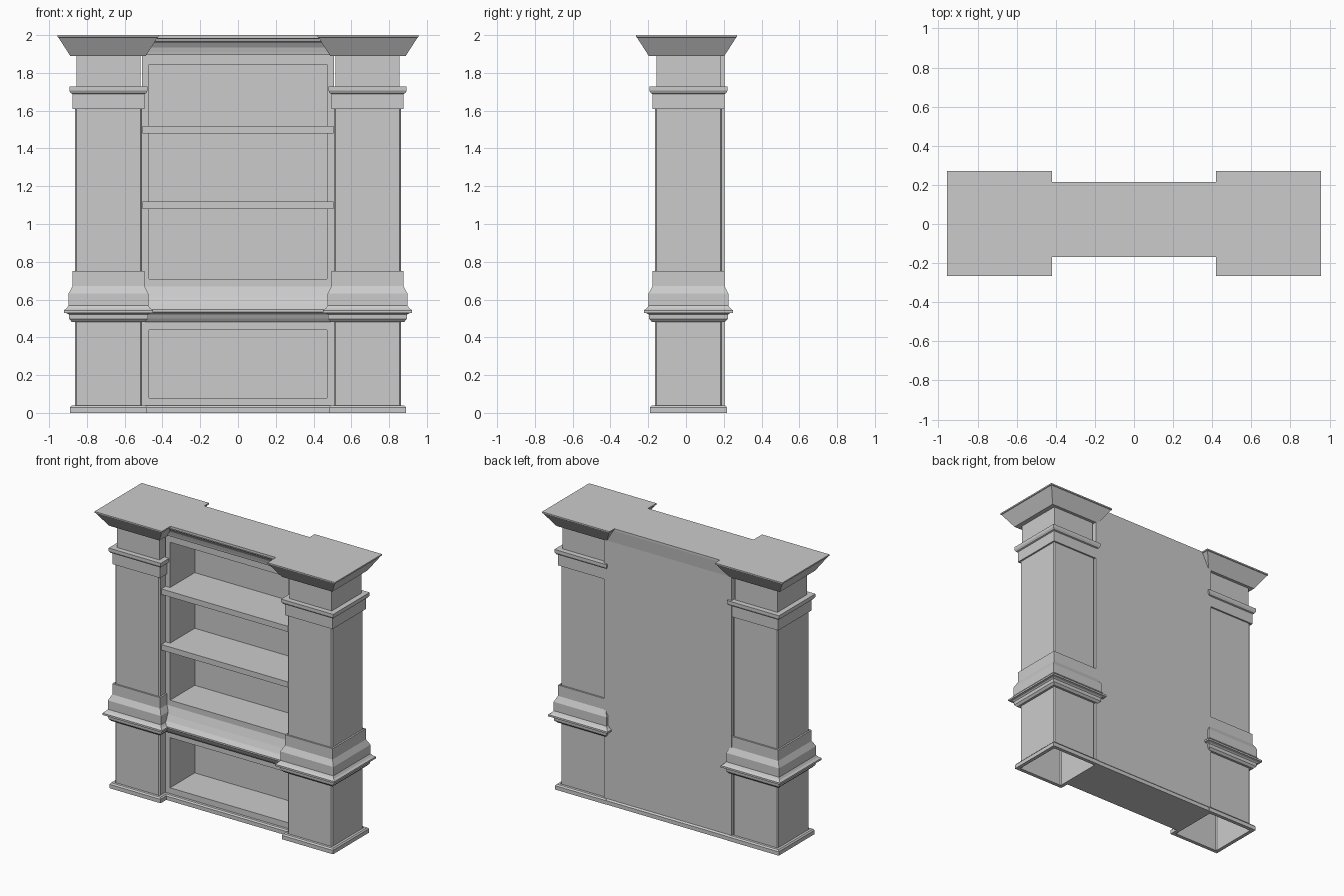
import bpy, bmesh

if "Cube" in bpy.data.objects:
    bpy.data.objects.remove(bpy.data.objects["Cube"])

CX, CY = 0.686, 0.013      # column centre
CASE_X = 0.507             # half width of the bookcase


def make(name, bm):
    bmesh.ops.recalc_face_normals(bm, faces=bm.faces[:])
    me = bpy.data.meshes.new(name)
    bm.to_mesh(me)
    bm.free()
    ob = bpy.data.objects.new(name, me)
    bpy.context.collection.objects.link(ob)
    return ob


def box(name, x0, x1, y0, y1, z0, z1):
    bm = bmesh.new()
    bmesh.ops.create_cube(bm, size=1)
    for v in bm.verts:
        v.co = ((x0 + x1) / 2 + v.co.x * (x1 - x0),
                (y0 + y1) / 2 + v.co.y * (y1 - y0),
                (z0 + z1) / 2 + v.co.z * (z1 - z0))
    return make(name, bm)


def square_loft(name, cx, cy, profile, chamfer=0, bottom=True, top=True):
    """Stack square rings given as (half width, z)."""
    bm = bmesh.new()
    rings = []
    for h, z in profile:
        k = h - chamfer
        if chamfer:
            pts = [(h, -k), (h, k), (k, h), (-k, h), (-h, k), (-h, -k), (-k, -h), (k, -h)]
        else:
            pts = [(h, -h), (h, h), (-h, h), (-h, -h)]
        rings.append([bm.verts.new((cx + x, cy + y, z)) for x, y in pts])
    n = len(rings[0])
    for a, b in zip(rings, rings[1:]):
        for i in range(n):
            j = (i + 1) % n
            bm.faces.new((a[i], a[j], b[j], b[i]))
    if bottom:
        bm.faces.new(rings[0][::-1])
    if top:
        bm.faces.new(rings[-1])
    return make(name, bm)


def rail(name, profile):
    """Extrude a (y, z) outline across the bookcase."""
    bm = bmesh.new()
    ends = [[bm.verts.new((x, y, z)) for y, z in profile] for x in (-CASE_X, CASE_X)]
    n = len(profile)
    for i in range(n):
        j = (i + 1) % n
        bm.faces.new((ends[0][i], ends[0][j], ends[1][j], ends[1][i]))
    bm.faces.new(ends[0])
    bm.faces.new(ends[1])
    return make(name, bm)


S = 0.178   # shaft half width
for side, s in (("left", -1), ("right", 1)):
    x = s * CX
    # hollow column shaft, open underneath
    square_loft(side + "_column_shaft", x, CY, [(S, 0), (S, 1.65)], 0.008, bottom=False)
    # base trim ring
    square_loft(side + "_column_base", x, CY,
                [(S, 0), (0.204, 0), (0.204, 0.028), (0.196, 0.038), (S, 0.038)],
                bottom=False, top=False)
    # waist moulding
    square_loft(side + "_column_waist", x, CY,
                [(S, 0.482), (0.194, 0.482), (0.208, 0.497), (0.210, 0.52), (0.218, 0.527),
                 (0.236, 0.53), (0.236, 0.543), (0.222, 0.553), (0.211, 0.568), (0.211, 0.632),
                 (0.190, 0.672), (0.190, 0.75), (S, 0.75)], bottom=False, top=False)
    # upper collar and neck
    square_loft(side + "_column_collar", x, CY,
                [(S, 1.61), (0.190, 1.61), (0.190, 1.688), (0.199, 1.692), (0.207, 1.706),
                 (0.207, 1.727), (0.169, 1.727), (0.169, 1.89)], bottom=False)
    # flared capital
    square_loft(side + "_capital", s * 0.688, 0.003,
                [(0.200, 1.89), (0.263, 1.988), (0.268, 1.99), (0.268, 2.0)])
    # bookcase side wall
    box(side + "_case_side", *sorted((s * 0.47, s * CASE_X)), -0.10, 0.205, 0, 1.99)

# bookcase back, floors and head
box("back_panel", -CASE_X, CASE_X, 0.18, 0.205, 0, 1.99)
box("lower_floor", -0.47, 0.47, -0.10, 0.18, 0, 0.08)
box("middle_floor", -0.47, 0.47, -0.10, 0.18, 0.44, 0.71)
box("case_head", -0.47, 0.47, -0.10, 0.18, 1.845, 1.99)
for i, z in enumerate((1.08, 1.48)):
    box(f"shelf_{i + 1}", -0.505, 0.505, -0.15, 0.19, z, z + 0.04)

# plinth, waist ledge and crown across the middle
rail("plinth", [(-0.09, 0), (-0.126, 0), (-0.126, 0.028), (-0.118, 0.038), (-0.09, 0.038)])
rail("plinth_back", [(0.19, 0), (0.215, 0), (0.215, 0.028), (0.205, 0.038), (0.19, 0.038)])
rail("waist_ledge", [(-0.09, 0.482), (-0.112, 0.482), (-0.125, 0.50), (-0.135, 0.52),
                     (-0.160, 0.535), (-0.160, 0.547), (-0.138, 0.575), (-0.12, 0.615),
                     (-0.10, 0.67), (-0.09, 0.67)])
rail("crown", [(-0.09, 1.895), (-0.112, 1.895), (-0.115, 1.91), (-0.122, 1.935),
               (-0.136, 1.957), (-0.155, 1.97), (-0.155, 1.98), (-0.168, 1.983),
               (-0.168, 2.0), (0.215, 2.0), (0.215, 1.985), (0.205, 1.895)])
